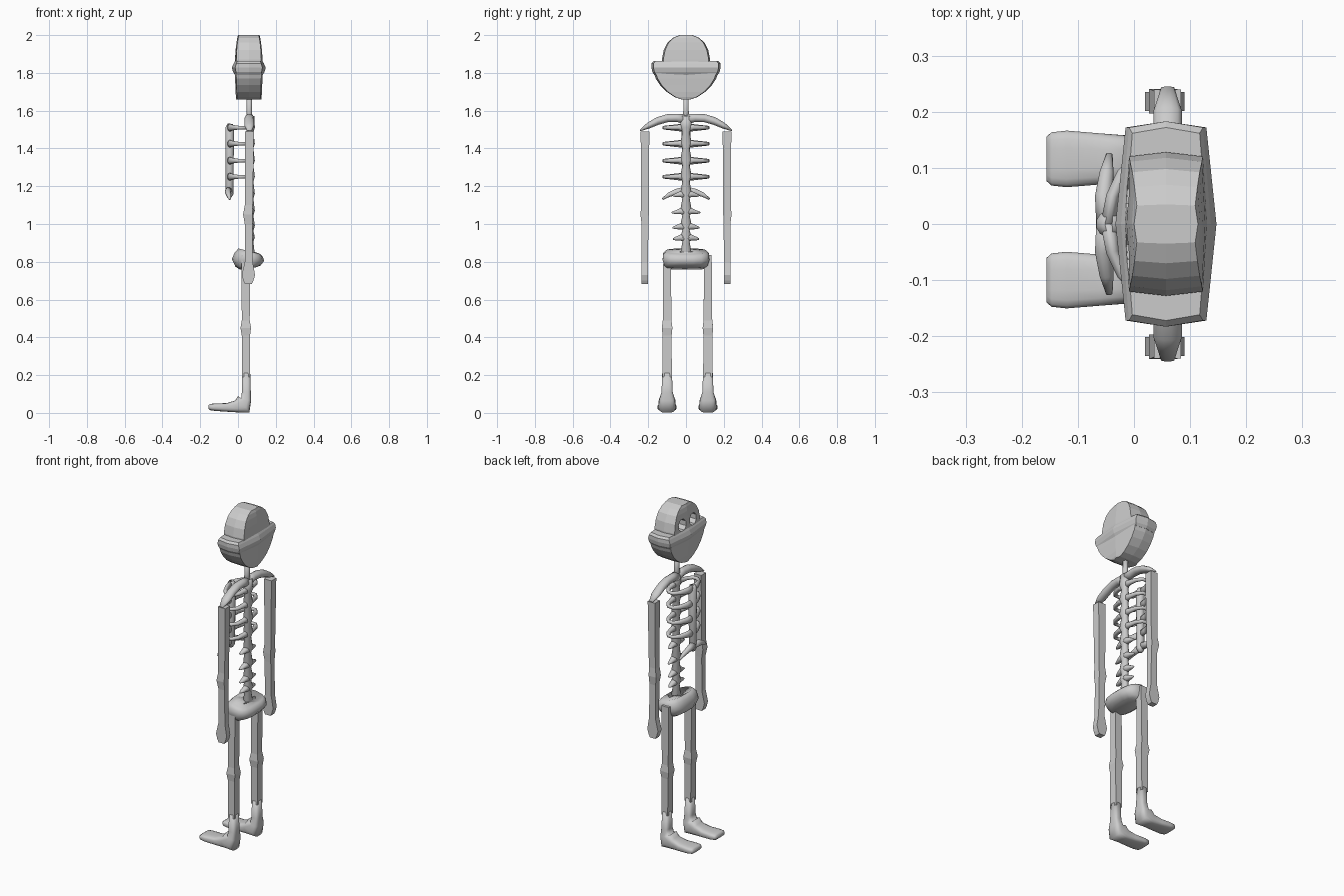
import bpy, bmesh, math
from mathutils import Vector


def finish(name, rings, smooth):
    """Skin a list of equal-length rings and cap both ends."""
    bm = bmesh.new()
    vr = [[bm.verts.new(p) for p in r] for r in rings]
    n = len(vr[0])
    for a, b in zip(vr, vr[1:]):
        for i in range(n):
            bm.faces.new((a[i], a[(i + 1) % n], b[(i + 1) % n], b[i]))
    bm.faces.new(vr[0])
    bm.faces.new(vr[-1])
    bmesh.ops.recalc_face_normals(bm, faces=bm.faces)
    me = bpy.data.meshes.new(name)
    bm.to_mesh(me)
    bm.free()
    for p in me.polygons:
        p.use_smooth = smooth
    ob = bpy.data.objects.new(name, me)
    bpy.context.collection.objects.link(ob)
    return ob


def tube(name, pts, ref=(0, 0, 1), n=12, power=1.0, smooth=True):
    """Sweep along points (x, y, z, radius along ref, other radius)."""
    c = [Vector(p[:3]) for p in pts]
    rings = []
    for i, p in enumerate(pts):
        t = (c[min(i + 1, len(c) - 1)] - c[max(i - 1, 0)]).normalized()
        u = Vector(ref)
        u = (u - t * u.dot(t)).normalized()
        v = t.cross(u)
        ring = []
        for k in range(n):
            a = 2 * math.pi * (k + 0.5) / n
            ca, sa = math.cos(a), math.sin(a)
            if n == 4:
                ca, sa = math.copysign(1, ca), math.copysign(1, sa)
            else:
                ca = math.copysign(abs(ca) ** power, ca)
                sa = math.copysign(abs(sa) ** power, sa)
            ring.append(c[i] + u * ca * p[3] + v * sa * p[4])
        rings.append(ring)
    return finish(name, rings, smooth)


def head_loft(name, layers):
    """Layers (z, half depth at middle, half depth at sides, half width)."""
    cx, rings = 0.057, []
    for z, m, s, w in layers:
        q = w * 0.94
        rings.append([(cx + x, y, z) for x, y in (
            (m, 0), (s, q), (0, w), (-s, q), (-m, 0), (-s, -q), (0, -w), (s, -q))])
    return finish(name, rings, False)


# Skull: dome, cheek band, jaw
skull = head_loft("skull_dome", [
    (1.80, .075, .066, .128), (1.87, .073, .066, .128), (1.92, .070, .064, .118),
    (1.96, .065, .060, .098), (1.985, .061, .056, .070), (2.0, .057, .052, .035)])
head_loft("cheek_band", [
    (1.79, .074, .062, .168), (1.805, .083, .068, .178), (1.828, .090, .072, .183),
    (1.85, .080, .066, .183), (1.862, .073, .060, .172)])
head_loft("jaw", [
    (1.66, .068, .060, .025), (1.672, .068, .062, .060), (1.70, .070, .064, .103),
    (1.735, .071, .065, .137), (1.77, .073, .066, .160), (1.80, .074, .067, .170)])

# Eye sockets
for s in (-1, 1):
    cut = tube("eye_cutter", [(-.1, s * .05, 1.895, .036, .034), (.04, s * .05, 1.895, .036, .034)],
               n=8, smooth=False)
    cut.hide_render = True
    cut.hide_viewport = True
    m = skull.modifiers.new("eye", 'BOOLEAN')
    m.operation = 'DIFFERENCE'
    m.object = cut

# Spine and neck
tube("neck", [(.06, 0, 1.54, .018, .022), (.06, 0, 1.60, .015, .015), (.06, 0, 1.69, .014, .014)], ref=(1, 0, 0))
spine = []
levels = [1.51, 1.425, 1.335, 1.25, 1.16, 1.07, .99, .93]
for z in [.84] + levels[::-1]:
    spine += [(.064, 0, z - .025, .018, .020), (.066, 0, z, .024, .032)]
tube("spine", spine + [(.063, 0, 1.57, .024, .03)], ref=(1, 0, 0))

for s in (-1, 1):
    # Shoulder bar
    tube("shoulder", [(.06, 0, 1.555, .028, .024), (.06, s * .05, 1.562, .022, .024),
                      (.06, s * .10, 1.560, .022, .025), (.06, s * .15, 1.545, .021, .026),
                      (.06, s * .20, 1.520, .016, .026), (.06, s * .243, 1.495, .004, .012)])
    # Ribs running from the spine round to the breastbone
    for z in levels[:4]:
        tube("rib", [(.066, 0, z, .026, .018), (.064, s * .04, z + .002, .014, .014),
                     (.056, s * .085, z, .011, .012), (.035, s * .114, z, .010, .010),
                     (.005, s * .116, z, .010, .010), (-.020, s * .09, z, .013, .011),
                     (-.038, s * .05, z, .018, .012), (-.046, 0, z, .024, .014)])
    # Lowest front rib
    tube("floating_rib", [(-.048, 0, 1.175, .024, .020), (-.054, s * .05, 1.170, .017, .016),
                          (-.049, s * .09, 1.155, .012, .013), (-.044, s * .124, 1.132, .005, .006)])
    # Short spurs on the lower vertebrae
    for z, w in zip(levels[4:], (.07, .075, .07, .068)):
        tube("vertebra_spur", [(.066, 0, z, .026, .022), (.066, s * .03, z - .003, .016, .018),
                               (.064, s * .055, z - .008, .010, .012), (.062, s * w, z - .010, .004, .006)])

# Breastbone
tube("breastbone", [(-.046, 0, 1.14, .012, .012), (-.045, 0, 1.16, .022, .02), (-.044, 0, 1.34, .022, .022),
                    (-.044, 0, 1.51, .024, .024), (-.042, 0, 1.53, .015, .015)], ref=(1, 0, 0))

# Pelvis
tube("pelvis", [(.055, 0, .765, .045, .100), (.053, 0, .778, .068, .116), (.053, 0, .81, .087, .125),
                (.057, 0, .84, .075, .124), (.06, 0, .856, .060, .108), (.06, 0, .852, .030, .06)],
     ref=(1, 0, 0), n=16, power=.7)

for s in (-1, 1):
    # Arm with elbow and hand
    tube("arm", [(.06, s * .217, 1.49, .024, .023), (.057, s * .217, 1.10, .021, .020),
                 (.052, s * .219, 1.05, .025, .022), (.056, s * .217, 1.00, .020, .018),
                 (.057, s * .218, .80, .021, .017), (.055, s * .218, .73, .035, .017),
                 (.055, s * .218, .70, .027, .017), (.055, s * .218, .682, .018, .017)],
         ref=(1, 0, 0), n=4, smooth=False)
    # Leg with knee
    y = .008 + s * .108
    tube("leg", [(.042, y, .835, .023, .020), (.041, y, .49, .021, .023), (.041, y, .45, .028, .028),
                 (.042, y, .41, .022, .024), (.043, y, .19, .021, .025)],
         ref=(1, 0, 0), n=4, smooth=False)
    # Ankle and foot
    tube("foot", [(.043, y, .21, .026, .022), (.044, y, .11, .030, .024), (.043, y, .07, .042, .027),
                  (.030, y, .045, .046, .054), (-.01, y, .034, .042, .032), (-.06, y, .029, .046, .023),
                  (-.12, y, .030, .051, .020), (-.147, y, .031, .048, .017), (-.156, y, .031, .040, .010)],
         ref=(0, 1, 0), n=16, power=.6)
